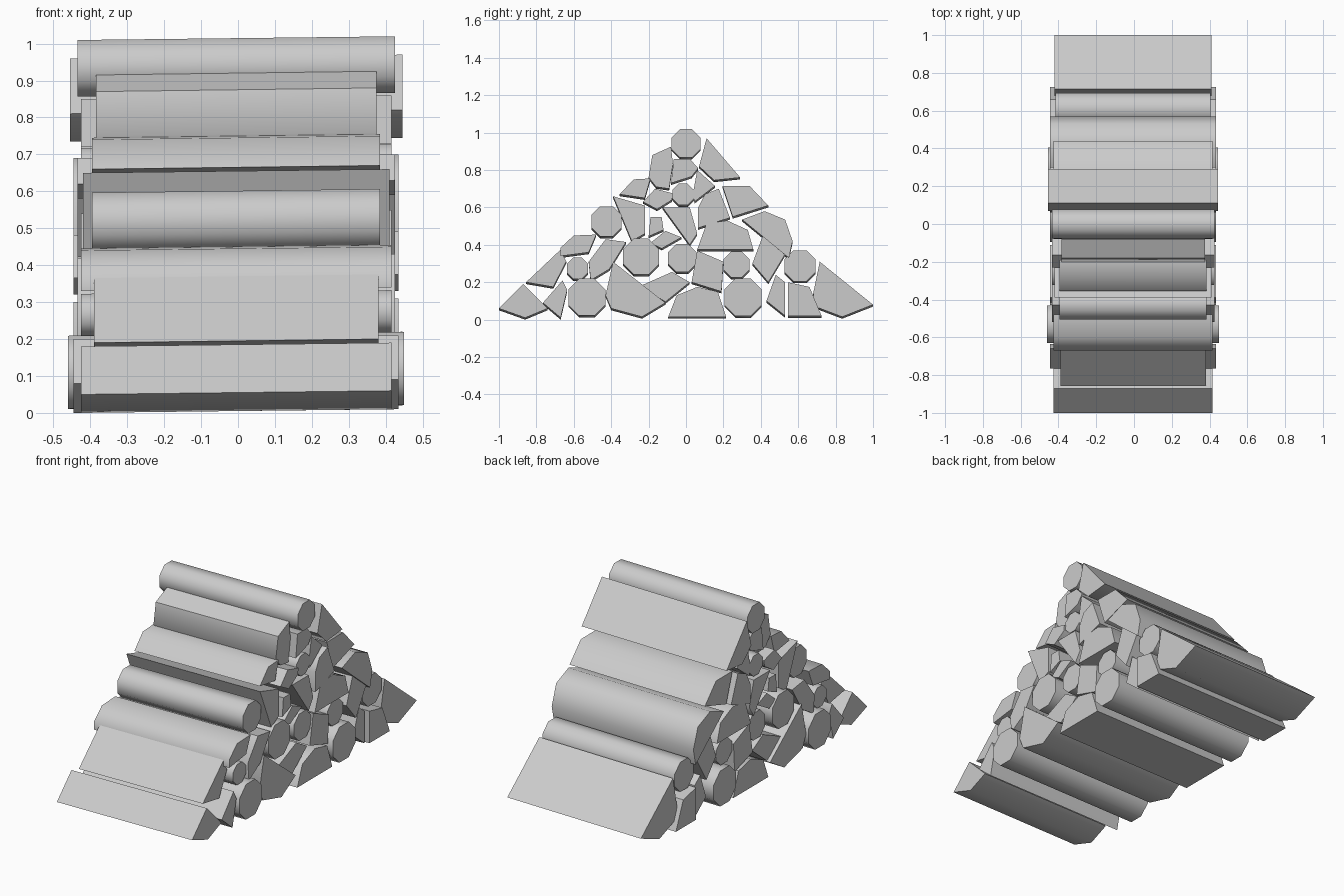
import bpy
import bmesh
from math import sin, cos, pi, radians
from mathutils import Vector

default_cube = bpy.data.objects.get("Cube")
if default_cube:
    bpy.data.objects.remove(default_cube, do_unlink=True)

wood = bpy.data.materials.new("plain grey wood")
wood.use_nodes = True
wood.diffuse_color = (.6, .6, .6, 1)
wood.node_tree.nodes["Principled BSDF"].inputs["Base Color"].default_value = wood.diffuse_color

RISE = .01  # each log lies slightly higher at its left end


def split_log(name, half_length, *section):
    """Extrude a (y, z) cross-section along x, with smooth bark and sharp split edges."""
    bm = bmesh.new()
    start = [bm.verts.new((-half_length - .005, y, max(0, z - RISE))) for y, z in section]
    end_cap = bm.faces.new(start)
    extruded = bmesh.ops.extrude_face_region(bm, geom=[end_cap], use_keep_orig=True)
    moved = [item for item in extruded["geom"] if isinstance(item, bmesh.types.BMVert)]
    bmesh.ops.translate(bm, verts=moved, vec=Vector((half_length * 2, 0, RISE)))
    bmesh.ops.recalc_face_normals(bm, faces=bm.faces)
    mesh = bpy.data.meshes.new(name)
    bm.to_mesh(mesh)
    bm.free()
    mesh.materials.append(wood)
    mesh.shade_smooth()
    mesh.set_sharp_from_angle(angle=radians(50))
    log = bpy.data.objects.new(name, mesh)
    bpy.context.collection.objects.link(log)


def round_log(name, half_length, y, z, radius, sides=8):
    """A whole log: a regular cross-section around (y, z)."""
    turns = [2 * pi * (step + .5) / sides for step in range(sides)]
    split_log(name, half_length, *[(y + radius * cos(t), z + radius * sin(t)) for t in turns])


# Whole round logs
round_log("peak_round_log", .43, 0, .943, .083)
round_log("upper_core_round_log", .42, -.015, .67, .062)
round_log("front_slope_round_log", .39, -.425, .525, .088)
round_log("front_small_round_log", .42, -.58, .275, .062)
round_log("middle_front_round_log", .43, -.24, .337, .104)
round_log("middle_core_round_log", .42, -.02, .33, .082)
round_log("middle_back_round_log", .42, .27, .295, .075)
round_log("back_slope_round_log", .41, .61, .288, .09)
round_log("bottom_front_round_log", .455, -.53, .12, .107)
round_log("bottom_back_round_log", .45, .305, .12, .108)

# Split logs of the bottom row, front to back
split_log("front_toe_log", .42, (-.87, .19), (-.74, .06), (-.86, .01), (-1, .06))
split_log("front_toe_wedge", .44, (-.66, .21), (-.635, .16), (-.67, .01), (-.765, .09))
split_log("bottom_front_half", .44, (-.39, .31), (-.11, .09), (-.235, .015),
          (-.4, .06), (-.43, .13))
split_log("bottom_core_wedge", .42, (-.075, .255), (.02, .2), (-.11, .095), (-.245, .18))
split_log("bottom_core_half", .44, (.06, .175), (.17, .15), (.215, .015),
          (-.095, .015), (-.05, .13))
split_log("bottom_back_wedge", .42, (.48, .24), (.53, .2), (.53, .02), (.43, .1))
split_log("bottom_back_half", .44, (.545, .2), (.66, .175), (.725, .02), (.545, .02))
split_log("back_toe_log", .415, (.715, .31), (1, .08), (.835, .015), (.69, .07), (.68, .14))

# Split logs of the second row
split_log("front_slope_slab", .385, (-.67, .375), (-.64, .31), (-.71, .175), (-.855, .2))
split_log("front_slope_half", .42, (-.6, .45), (-.48, .455), (-.52, .36),
          (-.67, .34), (-.67, .385))
split_log("second_row_front_wedge", .43, (-.43, .43), (-.32, .415), (-.41, .27),
          (-.51, .21), (-.52, .31))
split_log("second_row_core_wedge", .43, (.06, .37), (.2, .31), (.19, .15), (.03, .2))
split_log("second_row_back_wedge", .43, (.42, .475), (.53, .35), (.44, .2), (.355, .3))

# Split logs of the third row
split_log("third_row_front_wedge", .415, (-.39, .66), (-.22, .61), (-.22, .46), (-.29, .42))
split_log("third_row_small_upper", .42, (-.19, .55), (-.13, .55), (-.12, .48), (-.2, .445))
split_log("third_row_small_lower", .42, (-.11, .475), (-.025, .44), (-.13, .38), (-.19, .41))
split_log("third_row_core_wedge", .43, (-.125, .6), (.02, .6), (.06, .46), (.02, .4))
split_log("third_row_half", .44, (.11, .515), (.22, .53), (.33, .48), (.36, .375), (.06, .375))
split_log("third_row_back_log", .44, (.3, .535), (.42, .58), (.53, .535), (.57, .42), (.55, .33))

# Split logs near the top
split_log("upper_front_half", .39, (-.28, .75), (-.19, .755), (-.22, .65), (-.355, .67))
split_log("upper_front_wedge", .43, (-.165, .7), (-.07, .675), (-.075, .64),
          (-.155, .59), (-.23, .63))
split_log("upper_core_wedge", .42, (.06, .8), (.155, .715), (.045, .63), (.04, .69))
split_log("upper_back_wedge", .44, (.1, .67), (.175, .7), (.235, .545), (.065, .49), (.065, .6))
split_log("upper_back_half", .42, (.195, .715), (.34, .715), (.44, .61), (.25, .55))
split_log("top_front_log", .38, (-.18, .88), (-.08, .925), (-.07, .83),
          (-.09, .7), (-.16, .71), (-.2, .76))
split_log("top_core_wedge", .42, (-.065, .86), (.02, .86), (.065, .81), (.03, .765), (-.08, .73))
split_log("top_back_slab", .45, (.11, .97), (.29, .76), (.15, .745), (.07, .82))
